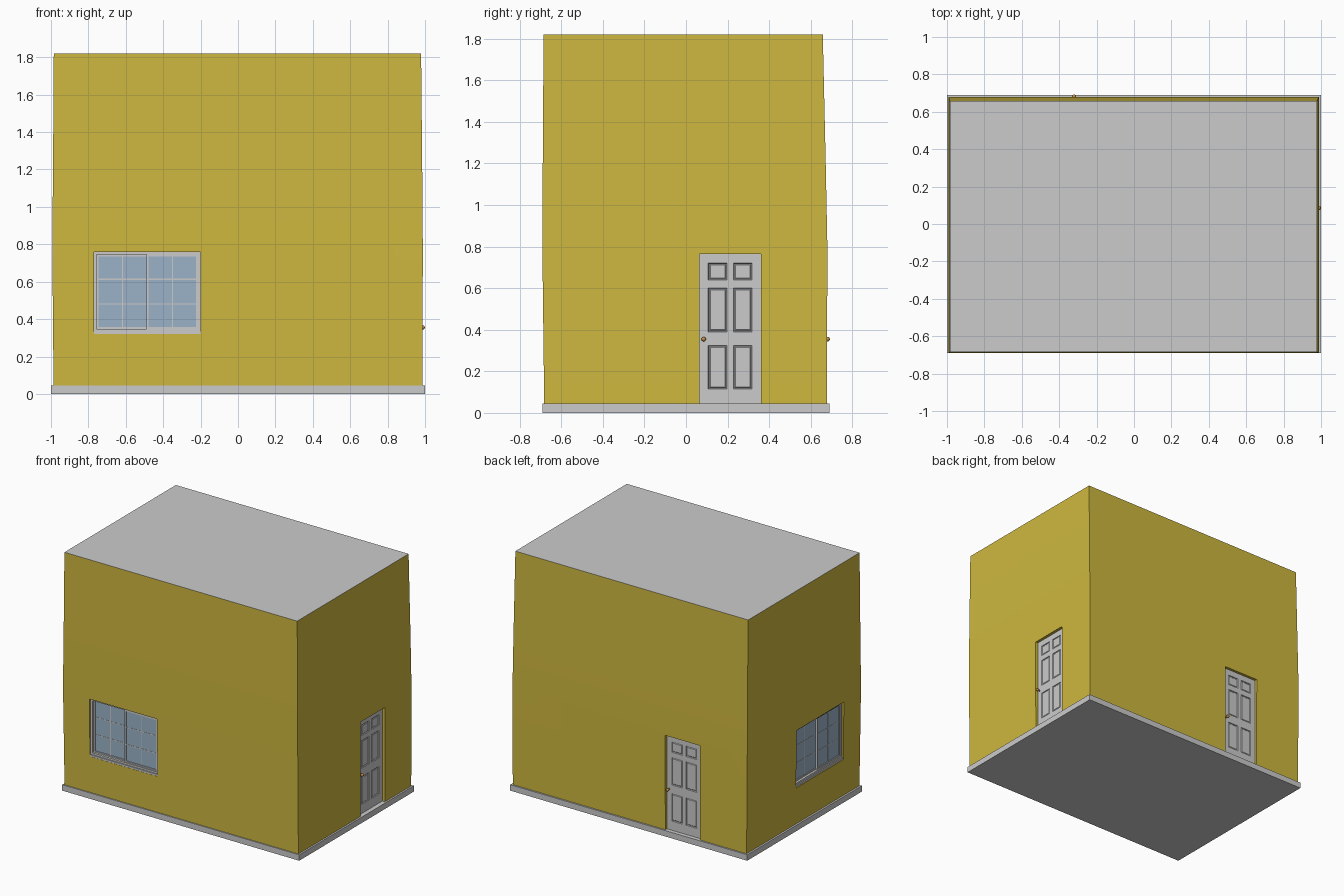
import bpy, bmesh
from math import radians
from mathutils import Matrix

if "Cube" in bpy.data.objects:
    bpy.data.objects.remove(bpy.data.objects["Cube"])


def material(name, rgb):
    m = bpy.data.materials.new(name)
    m.diffuse_color = (*rgb, 1)
    m.use_nodes = True
    m.node_tree.nodes["Principled BSDF"].inputs["Base Color"].default_value = m.diffuse_color
    return m


YELLOW = material("yellow_plaster", (0.62, 0.48, 0.05))
GLASS = material("blue_glass", (0.33, 0.45, 0.58))
BRASS = material("brass", (0.55, 0.27, 0.06))


def finish(name, bm, mat=None, frame=None):
    if frame is not None:
        bm.transform(frame)
    mesh = bpy.data.meshes.new(name)
    bm.to_mesh(mesh)
    bm.free()
    ob = bpy.data.objects.new(name, mesh)
    bpy.context.collection.objects.link(ob)
    if mat:
        mesh.materials.append(mat)
    return ob


def add_box(bm, x0, x1, y0, y1, z0, z1):
    m = (Matrix.Translation(((x0 + x1) / 2, (y0 + y1) / 2, (z0 + z1) / 2))
         @ Matrix.Diagonal((x1 - x0, y1 - y0, z1 - z0, 1)))
    bmesh.ops.create_cube(bm, size=1, matrix=m)


def wall_frame(angle, dist):
    # local x runs right along the wall, local -y points outward
    return Matrix.Rotation(radians(angle), 4, 'Z') @ Matrix.Translation((0, -dist, 0))


def smooth(ob, angle=30):
    bpy.ops.object.select_all(action='DESELECT')
    bpy.context.view_layer.objects.active = ob
    ob.select_set(True)
    bpy.ops.object.shade_smooth_by_angle(angle=radians(angle))


FRONT, RIGHT = wall_frame(0, 0.688), wall_frame(90, 0.987)
BACK, LEFT = wall_frame(180, 0.68), wall_frame(270, 0.989)
BASE, TOP = 0.045, 1.82
DOOR_W, DOOR_TOP = 0.295, 0.765
WIN_W, WIN_Z0, WIN_Z1 = 0.57, 0.32, 0.76
doors = [("right", RIGHT, 0.065), ("back", BACK, 0.30)]
windows = [("front", FRONT, -0.77), ("left", LEFT, -0.085)]

# floor slab
bm = bmesh.new()
add_box(bm, -1, 1, -0.69, 0.69, 0, BASE)
finish("floor_slab", bm)

# walls: slightly bulging rings, leaning in at the top
rings = [(BASE, -0.986, 0.987, -0.682, 0.678),
         (0.8, -0.993, 0.988, -0.691, 0.68),
         (1.2, -0.989, 0.985, -0.689, 0.672),
         (TOP - 0.001, -0.985, 0.979, -0.685, 0.658)]
bm = bmesh.new()
loops = [[bm.verts.new(p) for p in ((x0, y0, z), (x1, y0, z), (x1, y1, z), (x0, y1, z))]
         for z, x0, x1, y0, y1 in rings]
for a, b in zip(loops, loops[1:]):
    for i in range(4):
        j = (i + 1) % 4
        bm.faces.new((a[i], a[j], b[j], b[i]))
bm.faces.new(loops[0][::-1])
bm.faces.new(loops[-1])
walls = finish("walls", bm, YELLOW)

# recesses for doors and windows
bm = bmesh.new()
for _, frame, u in doors:
    part = bmesh.new()
    add_box(part, u, u + DOOR_W, -0.06, 0.03, 0.0, DOOR_TOP)
    part.transform(frame)
    tmp = bpy.data.meshes.new("tmp")
    part.to_mesh(tmp)
    part.free()
    bm.from_mesh(tmp)
for _, frame, u in windows:
    part = bmesh.new()
    add_box(part, u, u + WIN_W, -0.06, 0.04, WIN_Z0, WIN_Z1)
    part.transform(frame)
    tmp = bpy.data.meshes.new("tmp")
    part.to_mesh(tmp)
    part.free()
    bm.from_mesh(tmp)
cutter = finish("opening_cutter", bm)
cutter.hide_render = True
mod = walls.modifiers.new("openings", 'BOOLEAN')
mod.operation, mod.solver, mod.object = 'DIFFERENCE', 'EXACT', cutter
bpy.context.view_layer.objects.active = walls
bpy.ops.object.modifier_apply(modifier=mod.name)
bpy.data.objects.remove(cutter)
smooth(walls)

# flat roof
bm = bmesh.new()
add_box(bm, -0.985, 0.979, -0.685, 0.658, TOP - 0.001, TOP)
finish("roof", bm)


def build_door(name, frame, u):
    # six panel face: odd rows and columns of the grid are panels
    us = [u + d for d in (0, 0.042, 0.132, 0.163, 0.253, DOOR_W)]
    vs = [BASE, 0.115, 0.325, 0.39, 0.60, 0.64, 0.72, DOOR_TOP]
    bm = bmesh.new()
    grid = [[bm.verts.new((x, 0.021, z)) for x in us] for z in vs]
    panels = []
    for r in range(len(vs) - 1):
        for c in range(len(us) - 1):
            f = bm.faces.new((grid[r][c], grid[r][c + 1], grid[r + 1][c + 1], grid[r + 1][c]))
            if r % 2 and c % 2:
                panels.append(f)
    bm.normal_update()
    for thick, depth in ((0.004, -0.006), (0.004, 0), (0.006, 0.004)):
        bmesh.ops.inset_individual(bm, faces=panels, thickness=thick, depth=depth)
    finish(name + "_door", bm, None, frame)

    # knob with stem
    bm = bmesh.new()
    at = Matrix.Translation((u + 0.02, -0.001, 0.355))
    bmesh.ops.create_uvsphere(bm, u_segments=16, v_segments=10, radius=0.011, matrix=at)
    stem = Matrix.Translation((u + 0.02, 0.012, 0.355)) @ Matrix.Rotation(radians(90), 4, 'X')
    bmesh.ops.create_cone(bm, cap_ends=True, segments=12, radius1=0.006, radius2=0.006,
                          depth=0.02, matrix=stem)
    smooth(finish(name + "_door_knob", bm, BRASS, frame))


def add_ring(bm, x0, x1, y0, y1, z0, z1, t):
    add_box(bm, x0, x1, y0, y1, z0, z0 + t)
    add_box(bm, x0, x1, y0, y1, z1 - t, z1)
    add_box(bm, x0, x0 + t, y0, y1, z0 + t, z1 - t)
    add_box(bm, x1 - t, x1, y0, y1, z0 + t, z1 - t)


def build_window(name, frame, u):
    u1, mid = u + WIN_W, u + 0.282
    # outer frame and sill
    bm = bmesh.new()
    add_ring(bm, u, u1, 0.012, 0.04, WIN_Z0 + 0.014, WIN_Z1, 0.014)
    add_box(bm, u, u1, 0.004, 0.04, WIN_Z0, WIN_Z0 + 0.014)
    finish(name + "_window_frame", bm, None, frame)
    # two sliding sashes, the right one in front
    for side, x0, x1, y in (("left", u + 0.014, mid + 0.01, 0.029),
                            ("right", mid, u1 - 0.014, 0.019)):
        z0, z1 = WIN_Z0 + 0.028, WIN_Z1 - 0.014
        bm = bmesh.new()
        add_ring(bm, x0, x1, y, y + 0.01, z0, z1, 0.01)
        xm = (x0 + x1) / 2
        add_box(bm, xm - 0.003, xm + 0.003, y + 0.004, y + 0.007, z0, z1)
        for k in (1, 2):
            z = z0 + (z1 - z0) * k / 3
            add_box(bm, x0, x1, y + 0.0045, y + 0.007, z - 0.003, z + 0.003)
        finish(f"{name}_window_{side}_sash", bm, None, frame)
        bm = bmesh.new()
        add_box(bm, x0 + 0.005, x1 - 0.005, y + 0.006, y + 0.008, z0 + 0.005, z1 - 0.005)
        finish(f"{name}_window_{side}_glass", bm, GLASS, frame)


for args in doors:
    build_door(*args)
for args in windows:
    build_window(*args)
